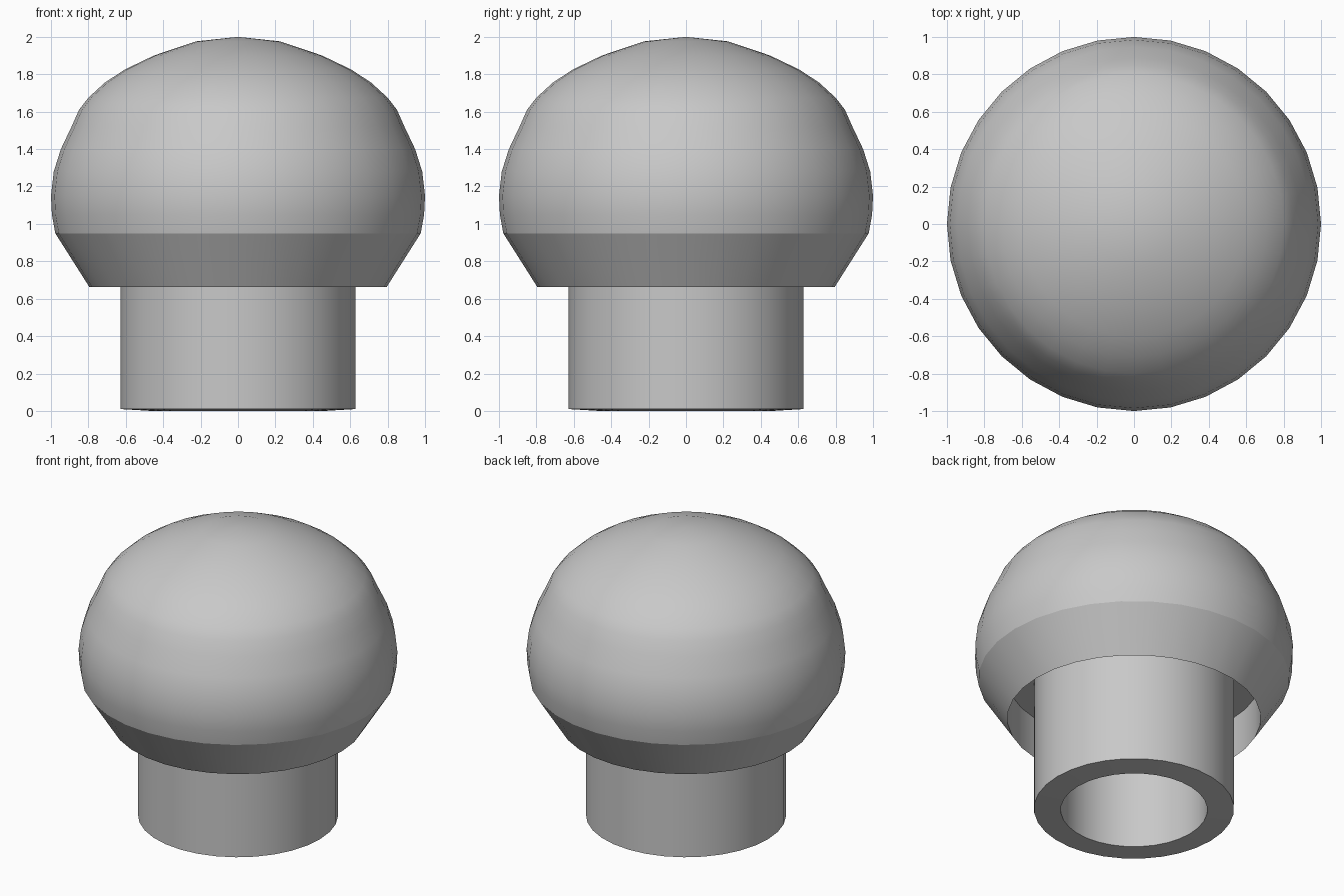
import bpy, bmesh, math

cube = bpy.data.objects.get("Cube")
if cube:
    bpy.data.objects.remove(cube, do_unlink=True)

SEGMENTS = 32

grey = bpy.data.materials.new("plain_grey")
grey.use_nodes = True
colour = (0.58, 0.58, 0.58, 1)
grey.diffuse_color = colour
grey.node_tree.nodes["Principled BSDF"].inputs["Base Color"].default_value = colour


def lathe(name, profile):
    """Revolve (radius, height) points around z into a smooth, sharp-edged solid."""
    bm = bmesh.new()
    verts = [bm.verts.new((r, 0, z)) for r, z in profile]
    edges = [bm.edges.new(pair) for pair in zip(verts, verts[1:])]
    bmesh.ops.spin(bm, geom=verts + edges, cent=(0, 0, 0), axis=(0, 0, 1),
                   angle=math.tau, steps=SEGMENTS, use_merge=False)
    bmesh.ops.remove_doubles(bm, verts=bm.verts, dist=0.0005)
    bmesh.ops.recalc_face_normals(bm, faces=bm.faces)
    mesh = bpy.data.meshes.new(name)
    bm.to_mesh(mesh)
    bm.free()
    mesh.materials.append(grey)
    obj = bpy.data.objects.new(name, mesh)
    bpy.context.collection.objects.link(obj)
    bpy.ops.object.select_all(action='DESELECT')
    obj.select_set(True)
    bpy.context.view_layer.objects.active = obj
    bpy.ops.object.shade_smooth_by_angle(angle=math.radians(20))
    return obj


# Domed cap: outer dome, bevelled skirt, then the recess under it
dome = [(0, 2), (0.225, 1.976), (0.45, 1.90), (0.604, 1.826), (0.71, 1.757),
        (0.80, 1.675), (0.85, 1.61), (0.89, 1.52), (0.947, 1.40),
        (0.985, 1.28), (1, 1.15), (0.995, 1.05), (0.977, 0.95)]
skirt_and_recess = [(0.795, 0.663), (0.795, 0.95), (0, 0.95)]
lathe("cap", dome + skirt_and_recess)

# Hollow stem: thick tube with a slightly coned bottom rim
lathe("stem", [(0.46, 0.96), (0.46, 0), (0.628, 0.01), (0.628, 0.96), (0.46, 0.96)])
